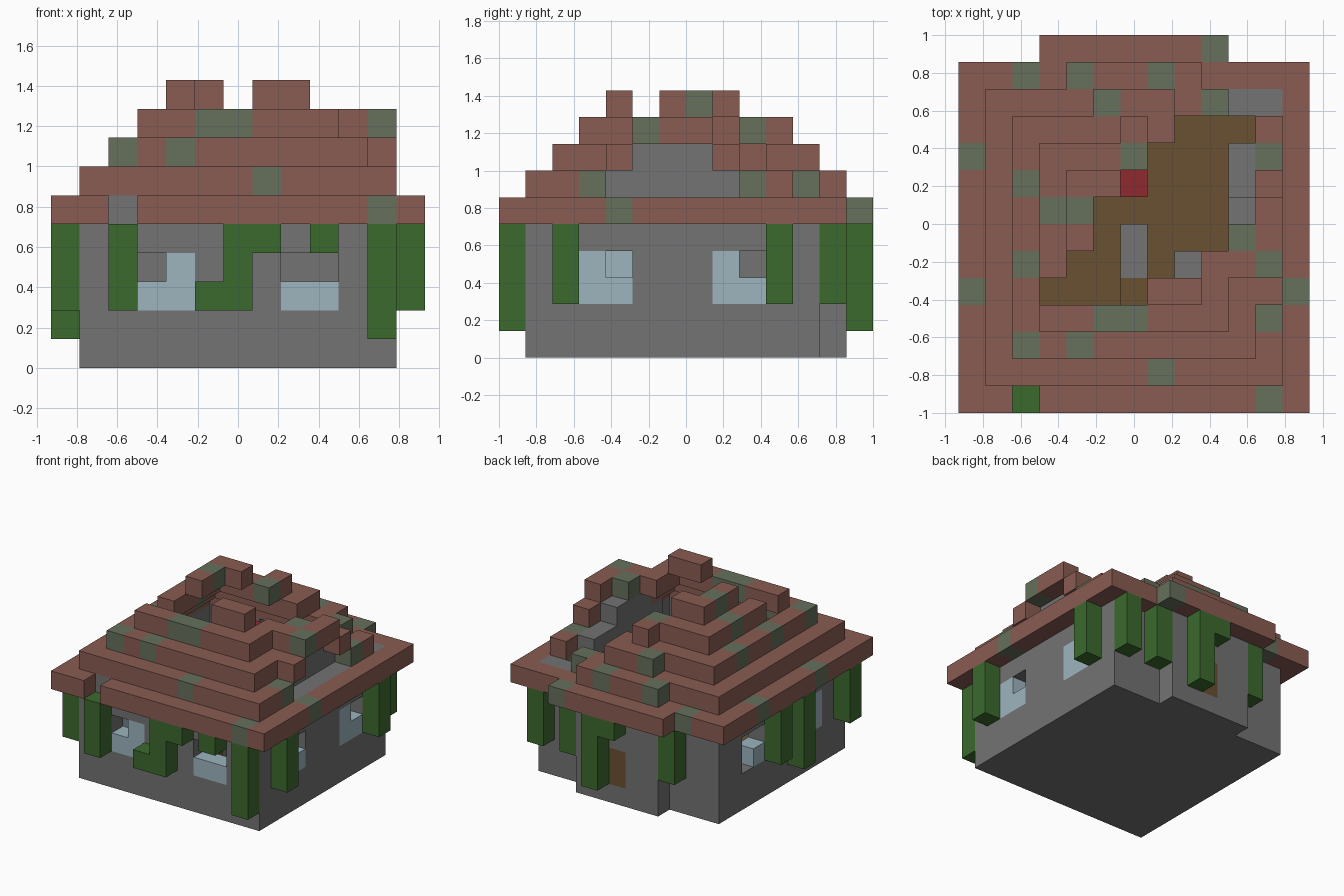
import bpy, bmesh
from mathutils import Vector

cube = bpy.data.objects.get("Cube")
if cube:
    bpy.data.objects.remove(cube, do_unlink=True)

U = 1 / 7                      # side of one building block
CENTRE = Vector((6.5, 7, 0))


def material(name, *srgb):
    lin = [((c / 255 + 0.055) / 1.055) ** 2.4 for c in srgb] + [1]
    m = bpy.data.materials.new(name)
    m.use_nodes = True
    m.diffuse_color = lin
    m.node_tree.nodes["Principled BSDF"].inputs["Base Color"].default_value = lin
    return m


MATS = {
    "stone": material("stone_grey", 115, 115, 115),
    "tile": material("roof_tile", 137, 92, 82),
    "moss": material("mossy_tile", 102, 112, 92),
    "ivy": material("ivy_green", 60, 106, 46),
    "glass": material("pale_glass", 157, 181, 190),
    "wood": material("wood_brown", 106, 80, 50),
    "red": material("deep_red", 142, 42, 46),
}
blocks = {}                    # cell -> (part, colour)


def span(v):
    return range(v[0], v[1] + 1) if isinstance(v, tuple) else (v,)


def fill(part, colour, x, y, z):
    for i in span(x):
        for j in span(y):
            for k in span(z):
                blocks[i, j, k] = (part, colour)


def clear(x, y, z):
    for i in span(x):
        for j in span(y):
            for k in span(z):
                blocks.pop((i, j, k), None)


def ring(part, colour, x, y, z):
    for e in x:
        fill(part, colour, e, y, z)
    for e in y:
        fill(part, colour, x, e, z)


# Walls with the rear bay opened into the room
body, bay, room = (1, 11), (4, 8), (2, 10)
fill("foundation", "stone", body, body, 0)
fill("foundation", "stone", bay, 12, 0)
ring("walls", "stone", body, body, (1, 5))
ring("walls", "stone", bay, (11, 12), (1, 5))
clear((5, 7), 11, (1, 5))
fill("door", "wood", 6, 12, (1, 2))

# Broken windows
pair = (2, 3)
for x in ((3, 4), (8, 9)):
    fill("front_windows", "glass", x, 1, pair)
for i in body:
    for y in ((3, 4), (8, 9)):
        fill("side_windows", "glass", i, y, pair)
clear(3, 1, 3)
clear((8, 9), 1, 3)
clear(11, 4, 3)
clear(11, 9, 3)
clear(1, 9, pair)
clear(1, 8, 3)

# Stepped roof, one ring per course, with a rear gable
ring("roof_eaves", "tile", (0, 12), (0, 12), 5)
fill("walls", "stone", bay, 12, 5)
fill("roof_eaves", "tile", (3, 9), 13, 5)
for n in (1, 2, 3):
    k = n + 5
    ring("roof_courses", "tile", (n, 12 - n), (n, 12 - n), k)
    fill("roof_courses", "tile", (n + 3, 9 - n), 13 - n, k)
clear(2, 0, 5)
clear((10, 11), 11, 6)
clear((8, 10), 10, 7)
clear(3, 4, 8)
clear((7, 9), 9, 8)
clear(9, (6, 9), 8)

# Surviving pieces of the ridge
fill("ridge", "tile", (7, 8), 4, 9)
fill("ridge", "tile", 4, (6, 8), 9)
fill("ridge", "tile", 5, 8, 9)

# Side gable with its stone infill
clear(11, (4, 8), 6)
clear(10, (8, 9), 7)
fill("gable_wall", "stone", 10, (4, 9), 6)
fill("gable_wall", "stone", 10, (5, 7), 7)
for j in (4, 8):
    fill("gable_roof", "tile", 11, j, 7)
fill("gable_roof", "tile", 11, (5, 7), 8)
fill("gable_roof", "tile", 10, (5, 6), 8)

# Mossy tiles, listed per course
MOSS = {
    5: [(2, 12), (9, 13), (0, 9), (0, 4), (11, 0), (12, 4)],
    6: [(4, 12), (7, 12), (9, 11), (7, 1), (11, 3), (11, 9)],
    7: [(5, 11), (2, 8), (2, 5), (2, 2), (4, 2)],
    8: [(3, 7), (5, 3), (6, 3), (11, 5), (10, 6), (6, 9)],
    9: [(4, 7)],
}
for k, cells in MOSS.items():
    for i, j in cells:
        if (i, j, k) in blocks:
            blocks[i, j, k] = (blocks[i, j, k][0], "moss")

# Hanging ivy: column and lowest block
IVY = [(2, 0, 2), (6, 0, 2), (7, 0, 4), (9, 0, 4), (11, 0, 1), (12, 2, 2),
       (12, 10, 2), (11, 12, 2), (9, 12, 2), (7, 13, 1), (6, 13, 4),
       (3, 12, 2), (0, 7, 2), (0, 5, 1), (0, 1, 2)]
for i, j, low in IVY:
    fill("ivy", "ivy", i, j, (low, 4))
fill("ivy", "ivy", 5, 0, 2)

# Furniture and hearth
fill("hearth", "stone", 6, (8, 9), (1, 5))
fill("hearth_top", "red", 6, 8, 6)
fill("benches", "stone", 6, (5, 6), 1)
fill("benches", "stone", 8, 5, 1)
fill("table", "wood", 6, 4, 1)


def build(part):
    """Mesh the exposed faces of one part and join coplanar ones."""
    bm = bmesh.new()
    used = []
    for cell, (owner, colour) in blocks.items():
        if owner != part:
            continue
        if colour not in used:
            used.append(colour)
        mid = Vector(cell) + Vector((0.5, 0.5, 0.5))
        for axis in range(3):
            for side in (-1, 1):
                step = Vector((0, 0, 0))
                step[axis] = side
                if tuple(int(c) for c in Vector(cell) + step) in blocks:
                    continue
                a, b = Vector((0, 0, 0)), Vector((0, 0, 0))
                a[(axis + 1) % 3] = 0.5
                b[(axis + 2) % 3] = 0.5 * side
                c = mid + step / 2 - CENTRE
                quad = (c - a - b, c + a - b, c + a + b, c - a + b)
                face = bm.faces.new([bm.verts.new(p * U) for p in quad])
                face.material_index = used.index(colour)
    bmesh.ops.remove_doubles(bm, verts=bm.verts, dist=U / 100)
    bmesh.ops.dissolve_limit(bm, angle_limit=0.01, verts=bm.verts,
                             edges=bm.edges, delimit={"MATERIAL"})
    mesh = bpy.data.meshes.new(part)
    bm.to_mesh(mesh)
    bm.free()
    for colour in used:
        mesh.materials.append(MATS[colour])
    bpy.context.collection.objects.link(bpy.data.objects.new(part, mesh))


for part in dict.fromkeys(owner for owner, _ in blocks.values()):
    build(part)


# Thin floorboards over the foundation
def floorboards(name, x, y):
    bm = bmesh.new()
    bmesh.ops.create_cube(bm, size=1)
    for v in bm.verts:
        v.co = Vector((x[0] if v.co.x < 0 else x[1],
                       y[0] if v.co.y < 0 else y[1],
                       1 if v.co.z < 0 else 1.03)) - CENTRE
        v.co *= U
    mesh = bpy.data.meshes.new(name)
    bm.to_mesh(mesh)
    bm.free()
    mesh.materials.append(MATS["wood"])
    bpy.context.collection.objects.link(bpy.data.objects.new(name, mesh))


floorboards("room_floor", (2, 11), (2, 11))
floorboards("bay_floor", (5, 8), (11, 12))
